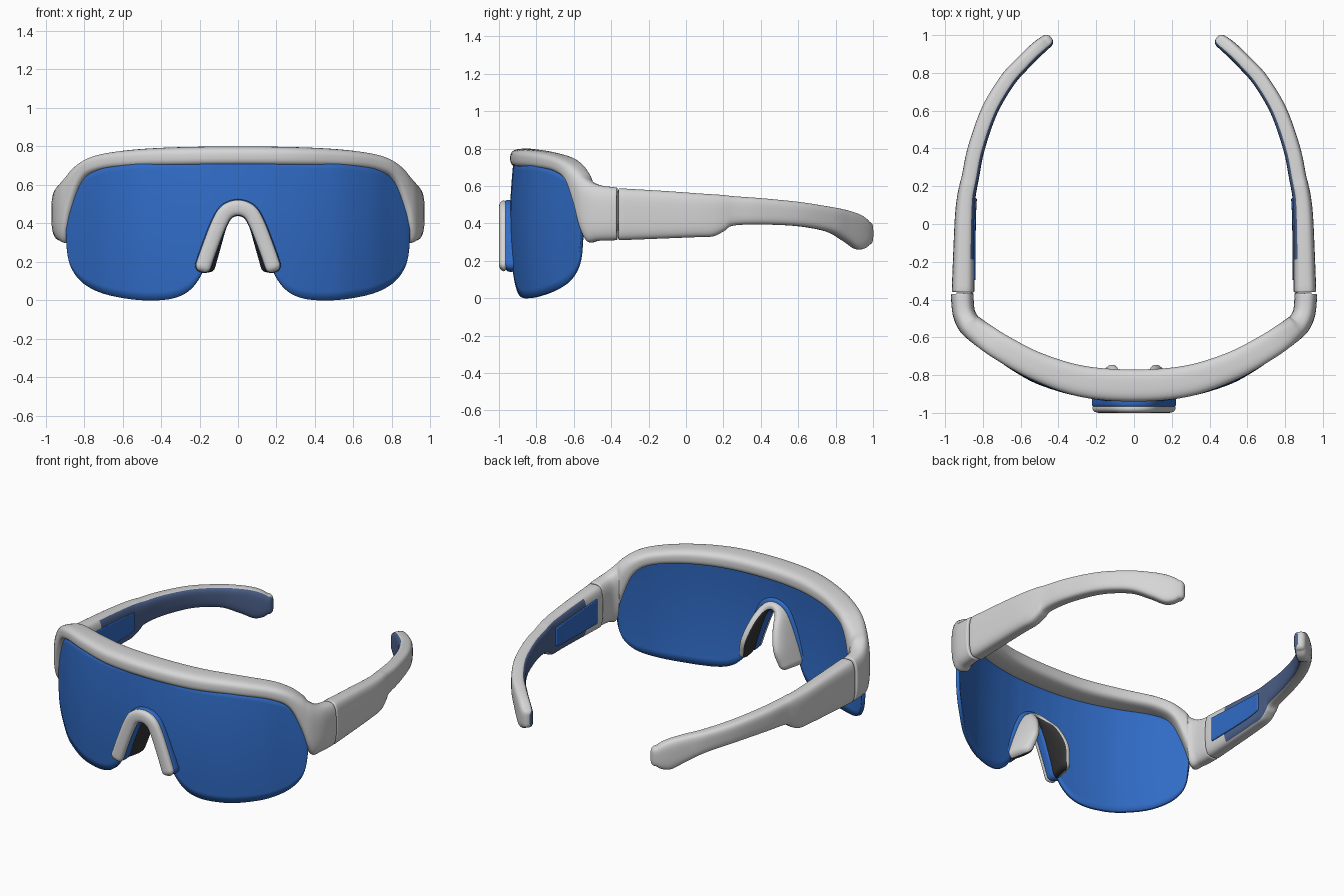
import bpy, bmesh, math
from mathutils import Vector

if "Cube" in bpy.data.objects:
    bpy.data.objects.remove(bpy.data.objects["Cube"])


def material(name, rgb):
    m = bpy.data.materials.new(name)
    m.diffuse_color = (*rgb, 1)
    m.use_nodes = True
    m.node_tree.nodes["Principled BSDF"].inputs["Base Color"].default_value = m.diffuse_color
    return m


GREY = material("light grey", (0.67, 0.67, 0.67))
BLUE = material("lens blue", (0.03, 0.15, 0.57))
SLATE = material("slate blue", (0.08, 0.13, 0.28))
DARK = material("dark rubber", (0.035, 0.035, 0.035))


def smooth_path(pts, n=6):
    """Catmull-Rom interpolation of equal-length tuples."""
    p = [pts[0]] + list(pts) + [pts[-1]]
    out = []
    for i in range(1, len(p) - 2):
        for j in range(n):
            t = j / n
            out.append(tuple(0.5 * (2 * b + (c - a) * t + (2 * a - 5 * b + 4 * c - d) * t * t
                                    + (3 * b - a - 3 * c + d) * t ** 3)
                             for a, b, c, d in zip(*p[i - 1:i + 3])))
    return out + [tuple(pts[-1])]


def mirrored(half):
    return [(-s[0], *s[1:]) for s in reversed(half[1:])] + half


def finish(name, bm, mats, angle=40):
    me = bpy.data.meshes.new(name)
    bm.to_mesh(me)
    bm.free()
    for m in mats:
        me.materials.append(m)
    ob = bpy.data.objects.new(name, me)
    bpy.context.collection.objects.link(ob)
    bpy.ops.object.select_all(action='DESELECT')
    ob.select_set(True)
    bpy.context.view_layer.objects.active = ob
    bpy.ops.object.shade_smooth_by_angle(angle=math.radians(angle))
    return ob


def sweep(name, rings, mats, caps=(0.01, 0.01), power=3.5, rule=None, seg=32):
    """Skin superellipse rings (centre, half axis a, half axis b) with filleted ends."""
    def fillet(end, nxt, r):
        c, a, b = end
        d = (c - nxt[0]).normalized()
        res = []
        for k in range(1, 6):
            t = k / 5 * math.pi / 2 * 0.97
            cut = r * (1 - math.cos(t))
            res.append((c + d * r * math.sin(t), a * (1 - cut / a.length), b * (1 - cut / b.length)))
        return res
    rings = (fillet(rings[0], rings[1], caps[0])[::-1] + rings
             + fillet(rings[-1], rings[-2], caps[1]))
    bm = bmesh.new()
    rows = []
    for c, a, b in rings:
        row = []
        for k in range(seg):
            t = 2 * math.pi * (k + 0.5) / seg
            u, v = math.cos(t), math.sin(t)
            row.append(bm.verts.new(c + a * math.copysign(abs(u) ** (2 / power), u)
                                    + b * math.copysign(abs(v) ** (2 / power), v)))
        rows.append(row)
    for r0, r1 in zip(rows, rows[1:]):
        for k in range(seg):
            f = bm.faces.new((r0[k], r0[(k + 1) % seg], r1[(k + 1) % seg], r1[k]))
            if rule:
                side = math.cos(2 * math.pi * (k + 1) / seg)
                f.material_index = rule(f.calc_center_median(), side)
    bm.faces.new(rows[0])
    bm.faces.new(rows[-1])
    bmesh.ops.recalc_face_normals(bm, faces=bm.faces)
    return finish(name, bm, mats)


def tangents(pts):
    n = len(pts) - 1
    return [(pts[min(i + 1, n)] - pts[max(i - 1, 0)]).normalized() for i in range(n + 1)]


def band_rings(stations):
    """Stations (x, y, width, z low, z high) along a plan-view path."""
    st = smooth_path(stations)
    pts = [Vector((x, y, (lo + hi) / 2)) for x, y, w, lo, hi in st]
    plan = tangents([Vector((p.x, p.y, 0)) for p in pts])
    return [(p, Vector((t.y, -t.x, 0)) * s[2] / 2, Vector((0, 0, (s[4] - s[3]) / 2)))
            for p, t, s in zip(pts, plan, st)]


def arch_rings(half, lean=0):
    """Stations (x, z, y front, y back, width) along an upright arch."""
    st = smooth_path(mirrored(half))
    tan = tangents([Vector((s[0], 0, s[1])) for s in st])
    rings = []
    for (x, z, y0, y1, w), t in zip(st, tan):
        shift = lean * x / 0.18
        rings.append((Vector((x - shift, (y0 + y1) / 2, z)),
                      Vector((-t.z, 0, t.x)) * w / 2,
                      Vector((-shift, (y1 - y0) / 2, 0))))
    return rings


# Brow bar that turns down into the hinge blocks
brow = [(0, -.855, .17, .697, .80), (.28, -.832, .165, .695, .797), (.52, -.752, .15, .69, .785),
        (.70, -.655, .14, .67, .76), (.79, -.595, .135, .61, .725), (.848, -.552, .13, .45, .68),
        (.878, -.522, .125, .308, .638), (.902, -.465, .12, .307, .606), (.91, -.375, .12, .31, .593)]
sweep("brow_frame", band_rings(mirrored(brow)), [GREY], (.008, .008), 3)

# Side arms, slate on the inner face of the rear part
arm = [(.905, -.352, .12, .31, .588), (.90, -.1, .11, .32, .573), (.895, .05, .105, .326, .562),
       (.888, .14, .098, .33, .556), (.877, .2, .095, .358, .552), (.866, .25, .092, .388, .546),
       (.835, .4, .09, .394, .535), (.765, .6, .088, .385, .515), (.67, .76, .085, .355, .49),
       (.59, .85, .082, .305, .472), (.53, .91, .08, .264, .453), (.49, .945, .078, .266, .432),
       (.463, .966, .072, .285, .41)]
arms = sweep("side_arms", band_rings(arm), [GREY, SLATE], (.01, .033), 3.5,
             lambda c, side: 1 if side < -.55 and c.y > -.2 else 0)

# Blue panels on the inner face of the arms
panel = [(.846, -.29, .016, .372, .53), (.8465, -.1, .016, .375, .52),
         (.844, .05, .016, .38, .512), (.840, .13, .016, .39, .505)]
panels = sweep("arm_inner_panels", band_rings(panel), [BLUE], (.007, .007), 5)
for ob in (arms, panels):
    ob.modifiers.new("mirror", 'MIRROR').use_axis = (True, False, False)

# Wraparound lens: columns (x, y, z low, z high)
lens = [(0, -.943, .48, .73), (.05, -.942, .465, .73), (.09, -.94, .42, .73), (.13, -.938, .3, .73),
        (.17, -.934, .19, .73), (.2, -.93, .12, .73), (.25, -.921, .055, .73), (.32, -.907, .015, .73),
        (.42, -.88, 0, .728), (.55, -.83, .005, .725), (.7, -.737, .035, .70), (.8, -.65, .085, .65),
        (.86, -.597, .155, .58), (.885, -.573, .23, .53), (.895, -.56, .33, .48)]
bm = bmesh.new()
ROWS = 16
cols = []
for x, y, lo, hi in smooth_path(mirrored(lens), 4):
    zs = [max(0, lo + (hi - lo) * j / ROWS) for j in range(ROWS + 1)]
    cols.append([bm.verts.new((x, y + .14 * (z - .35) ** 2, z)) for z in zs])
for c0, c1 in zip(cols, cols[1:]):
    for j in range(ROWS):
        bm.faces.new((c0[j], c1[j], c1[j + 1], c0[j + 1]))
shield = finish("lens_shield", bm, [BLUE])
solid = shield.modifiers.new("thickness", 'SOLIDIFY')
solid.thickness = .022
solid.offset = -1

# Nose bridge: blue raised base, grey front bead, rear pads with dark inner faces
nose = [(0, .482), (.06, .46), (.10, .395), (.145, .28), (.18, .18)]
sweep("nose_base", arch_rings([(x, z, -.972, -.90, .088) for x, z in nose]), [BLUE], (.036, .036), 4)
sweep("nose_bead", arch_rings([(x, z, -1.0, -.95, .08) for x, z in nose]), [GREY], (.034, .034), 2.4)
backs = [(-.87, .05), (-.85, .052), (-.79, .06), (-.745, .068), (-.765, .07)]
sweep("nose_pads", arch_rings([(x, z, -.95, b, w) for (x, z), (b, w) in zip(nose, backs)], .02),
      [GREY, DARK], (.034, .034), 2.5, lambda c, side: 1 if side < -.3 else 0)
